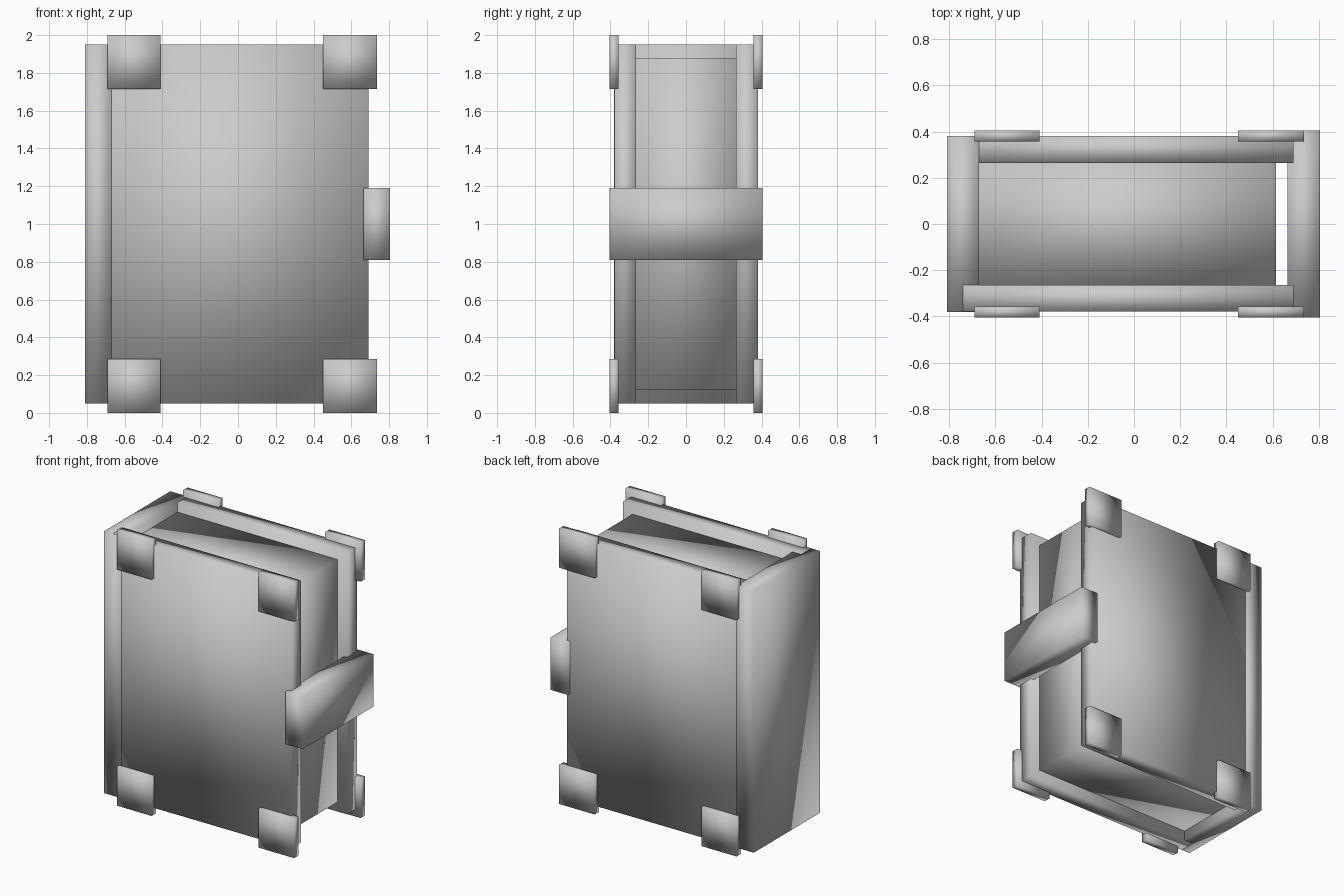
import bpy
import bmesh

if "Cube" in bpy.data.objects:
    bpy.data.objects.remove(bpy.data.objects["Cube"], do_unlink=True)

# One plain grey for the whole book
GREY = (0.6, 0.6, 0.6, 1.0)
grey = bpy.data.materials.new("plain grey")
grey.use_nodes = True
grey.diffuse_color = GREY
grey.node_tree.nodes["Principled BSDF"].inputs["Base Color"].default_value = GREY


def box(name, xs, ys, zs):
    """Box between the given limits, shaded smooth across its edges."""
    bm = bmesh.new()
    bmesh.ops.create_cube(bm, size=1)
    for v in bm.verts:
        v.co = [lim[int(c > 0)] for c, lim in zip(v.co, (xs, ys, zs))]
    for f in bm.faces:
        f.smooth = True
    mesh = bpy.data.meshes.new(name)
    bm.to_mesh(mesh)
    bm.free()
    mesh.materials.append(grey)
    obj = bpy.data.objects.new(name, mesh)
    bpy.context.collection.objects.link(obj)
    return obj


# Book body
box("spine", (-0.81, -0.67), (-0.38, 0.38), (0.05, 1.95))
box("front_cover", (-0.74, 0.69), (-0.379, -0.265), (0.049, 1.951))
box("back_cover", (-0.67, 0.69), (0.265, 0.38), (0.05, 1.95))
box("pages", (-0.67, 0.615), (-0.265, 0.265), (0.12, 1.88))

# Clasp strap around the open edge
box("clasp", (0.665, 0.805), (-0.405, 0.405), (0.81, 1.19))

# Corner plates on both covers
for side, ys in (("front", (-0.405, -0.357)), ("back", (0.357, 0.405))):
    for end, xs in (("right", (-0.69, -0.41)), ("left", (0.45, 0.735))):
        for level, zs in (("lower", (0.0, 0.285)), ("upper", (1.715, 2.0))):
            box(f"{side}_{end}_{level}_corner", xs, ys, zs)
